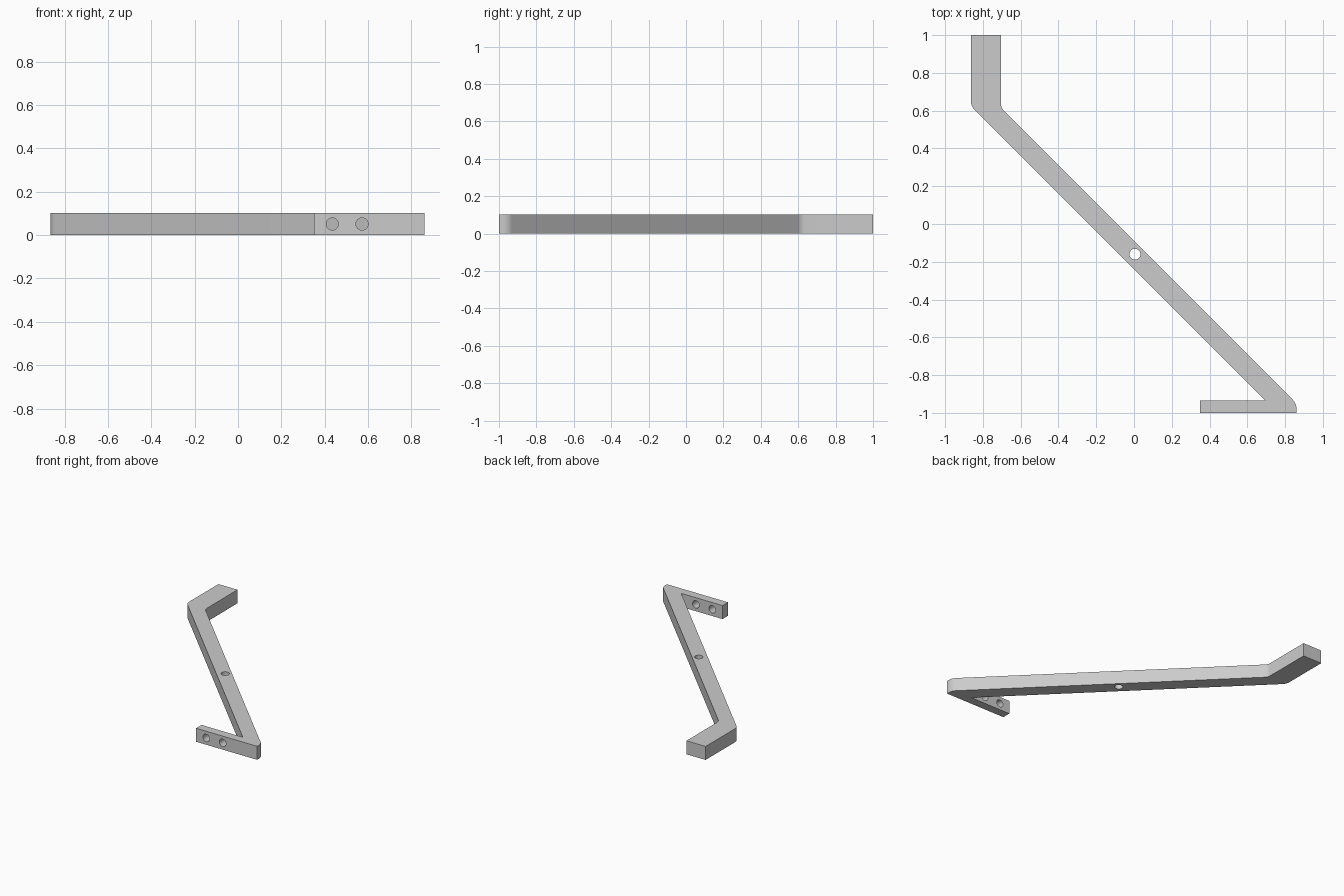
import bpy, bmesh, math

cube = bpy.data.objects.get("Cube")
if cube:
    bpy.data.objects.remove(cube, do_unlink=True)

HEIGHT = 0.102

grey = bpy.data.materials.new("plain grey")
grey.use_nodes = True
colour = (0.6, 0.6, 0.6, 1)
grey.diffuse_color = colour
grey.node_tree.nodes["Principled BSDF"].inputs["Base Color"].default_value = colour

# Outline of the bent bar, with a rounding size for each corner
outline = [
    (-0.864, 1.0, 0), (-0.864, 0.624, 0.027), (0.695, -0.935, 0),
    (0.35, -0.935, 0), (0.35, -1.0, 0), (0.86, -1.0, 0),
    (0.86, -0.95, 0.025), (-0.704, 0.614, 0.02), (-0.704, 1.0, 0),
]

# Bent bar: extruded outline, then rounded upright edges
bm = bmesh.new()
base = bm.faces.new([bm.verts.new((x, y, 0)) for x, y, _ in outline])
up = bmesh.ops.extrude_face_region(bm, geom=[base])
bmesh.ops.translate(bm, vec=(0, 0, HEIGHT),
                    verts=[v for v in up["geom"] if isinstance(v, bmesh.types.BMVert)])
for x, y, size in outline:
    if size:
        edges = [e for e in bm.edges if all(
            math.hypot(v.co.x - x, v.co.y - y) < 0.001 for v in e.verts)]
        bmesh.ops.bevel(bm, geom=edges, offset=size, segments=6,
                        profile=0.5, affect='EDGES')
bmesh.ops.recalc_face_normals(bm, faces=bm.faces)
mesh = bpy.data.meshes.new("bent_bar")
bm.to_mesh(mesh)
bm.free()
bar = bpy.data.objects.new("bent_bar", mesh)
bpy.context.collection.objects.link(bar)
mesh.materials.append(grey)


def drill(name, location, radius, rotation=(0, 0, 0)):
    """Cut a round through hole in the bar."""
    bpy.ops.mesh.primitive_cylinder_add(vertices=40, radius=radius, depth=0.2,
                                        location=location, rotation=rotation)
    cutter = bpy.context.object
    cutter.name = name
    cutter.data.materials.append(grey)
    cutter.hide_render = True
    cut = bar.modifiers.new(name, 'BOOLEAN')
    cut.operation = 'DIFFERENCE'
    cut.solver = 'EXACT'
    cut.object = cutter
    bpy.context.view_layer.objects.active = bar
    bpy.ops.object.modifier_apply(modifier=name)
    bpy.data.objects.remove(cutter, do_unlink=True)


# Pivot hole in the long arm, two fixing holes in the foot
drill("pivot_hole", (0.005, -0.16, HEIGHT / 2), 0.029)
for x in (0.435, 0.572):
    drill("fixing_hole", (x, -0.967, HEIGHT / 2), 0.028, (math.pi / 2, 0, 0))

# Smooth shading with crisp edges
bpy.ops.object.select_all(action='DESELECT')
bar.select_set(True)
bpy.context.view_layer.objects.active = bar
bpy.ops.object.shade_smooth_by_angle(angle=math.radians(30))
